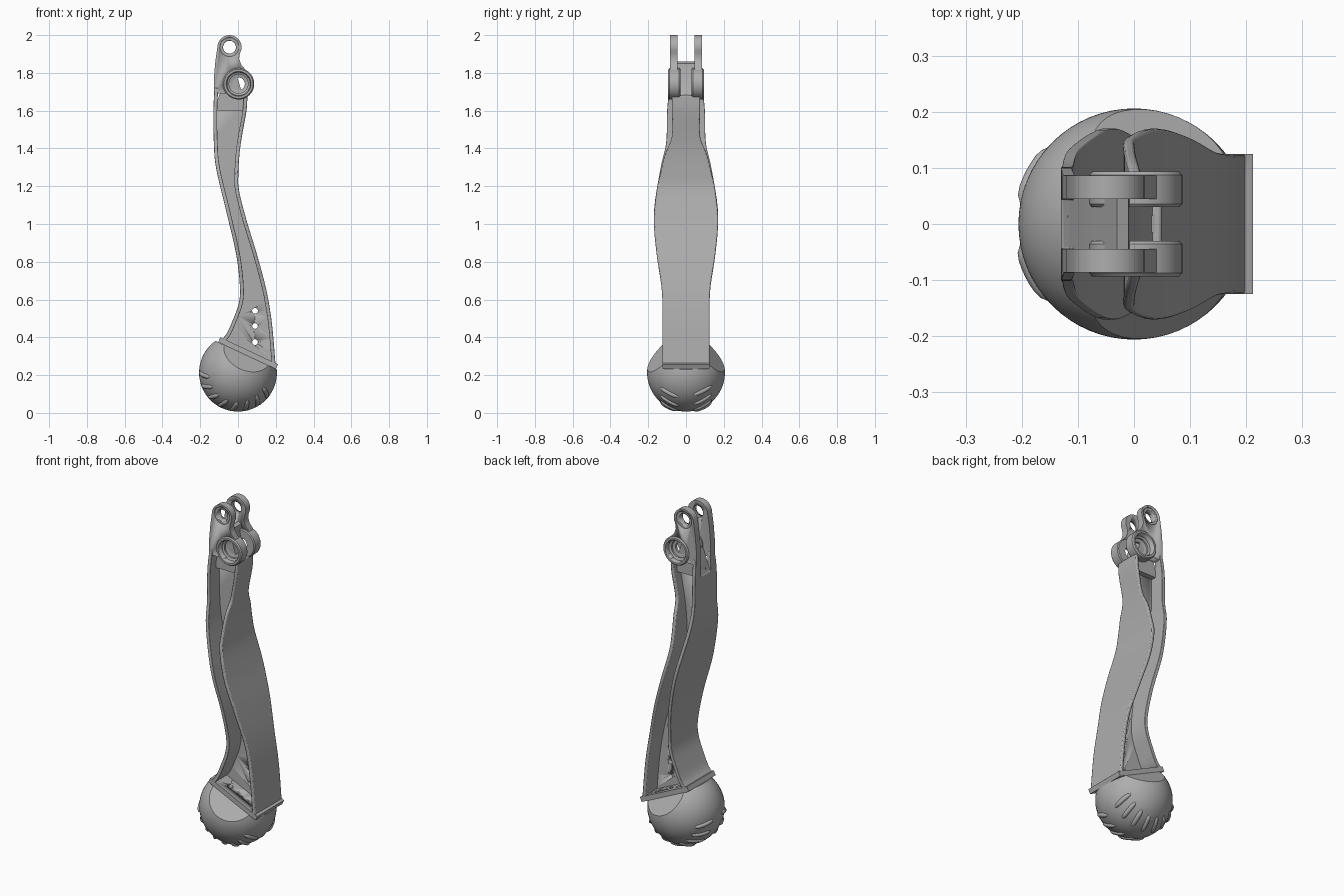
import bpy, bmesh
from math import sin, cos, radians, pi
from mathutils import Vector, Matrix

cube = bpy.data.objects.get("Cube")
if cube:
    bpy.data.objects.remove(cube)

grey = bpy.data.materials.new("plain_grey")
grey.use_nodes = True
grey.diffuse_color = (0.42, 0.42, 0.42, 1)
grey.node_tree.nodes["Principled BSDF"].inputs["Base Color"].default_value = (0.42, 0.42, 0.42, 1)


def finish(name, bm, bevel=0, smooth=True):
    bmesh.ops.recalc_face_normals(bm, faces=bm.faces)
    mesh = bpy.data.meshes.new(name)
    bm.to_mesh(mesh)
    bm.free()
    obj = bpy.data.objects.new(name, mesh)
    bpy.context.collection.objects.link(obj)
    mesh.materials.append(grey)
    select(obj)
    if smooth:
        bpy.ops.object.shade_smooth_by_angle(angle=radians(35))
    if bevel:
        mod = obj.modifiers.new("soft_edges", "BEVEL")
        mod.width, mod.segments, mod.limit_method = bevel, 2, "ANGLE"
        mod.angle_limit = radians(40)
    return obj


def select(obj):
    bpy.ops.object.select_all(action="DESELECT")
    obj.select_set(True)
    bpy.context.view_layer.objects.active = obj


def prism(name, outline, y0, y1, bevel=0):
    """Extrude an (x, z) outline along y."""
    bm = bmesh.new()
    face = bm.faces.new([bm.verts.new((x, y0, z)) for x, z in outline])
    ext = bmesh.ops.extrude_face_region(bm, geom=[face])
    moved = [v for v in ext["geom"] if isinstance(v, bmesh.types.BMVert)]
    bmesh.ops.translate(bm, verts=moved, vec=(0, y1 - y0, 0))
    return finish(name, bm, bevel)


def rod(name, centre, axis, radius, length):
    bm = bmesh.new()
    turn = Vector((0, 0, 1)).rotation_difference(Vector(axis)).to_matrix().to_4x4()
    bmesh.ops.create_cone(bm, cap_ends=True, segments=32, radius1=radius, radius2=radius,
                          depth=length, matrix=Matrix.Translation(centre) @ turn)
    return finish(name, bm)


def cut(target, cutters, keep=False):
    select(target)
    for c in cutters:
        mod = target.modifiers.new("cut", "BOOLEAN")
        mod.operation, mod.solver, mod.object = "DIFFERENCE", "EXACT", c
        bpy.ops.object.modifier_move_to_index(modifier=mod.name, index=0)
        bpy.ops.object.modifier_apply(modifier=mod.name)
    if not keep:
        for c in cutters:
            bpy.data.objects.remove(c)


def spline(points, steps=6):
    """Catmull-Rom through the points."""
    p = [Vector(q) for q in points]
    p = [2 * p[0] - p[1]] + p + [2 * p[-1] - p[-2]]
    out = []
    for a, b, c, d in zip(p, p[1:], p[2:], p[3:]):
        for i in range(steps):
            t = i / steps
            out.append(0.5 * (2 * b + (c - a) * t + (2 * a - 5 * b + 4 * c - d) * t * t
                              + (3 * b - a - 3 * c + d) * t ** 3))
    return out + [p[-2]]


def flange(name, path, thickness):
    """Curved strip; path entries are (x, half width, z), thickness goes inward."""
    bm = bmesh.new()
    rings = []
    for i, p in enumerate(path):
        d = path[min(i + 1, len(path) - 1)] - path[max(i - 1, 0)]
        n = Vector((-d.z, 0, d.x)).normalized() * thickness
        rings.append([bm.verts.new((p.x + k * n.x, s * p.y, p.z + k * n.z))
                      for s, k in ((-1, 0), (1, 0), (1, 1), (-1, 1))])
    for a, b in zip(rings, rings[1:]):
        for i in range(4):
            j = (i + 1) % 4
            bm.faces.new((a[i], a[j], b[j], b[i]))
    bm.faces.new(rings[0])
    bm.faces.new(rings[-1])
    return finish(name, bm, 0.006)


# Beam: two curved flanges joined by a thin web
heel_path = spline([(-.125, .087, 1.72), (-.13, .1, 1.6), (-.128, .105, 1.43), (-.115, .135, 1.29),
                    (-.058, .17, 1.05), (-.01, .15, .84), (.01, .127, .67), (.004, .125, .58),
                    (-.028, .125, .49), (-.06, .125, .42), (-.1, .125, .375)])
toe_path = spline([(.05, .075, 1.68), (.045, .075, 1.6), (.02, .075, 1.46), (.008, .11, 1.37),
                   (.002, .135, 1.27), (.005, .155, 1.18), (.045, .17, 1.02), (.1, .155, .84),
                   (.15, .128, .65), (.18, .125, .47), (.2, .125, .24)])
heel_flange = flange("rear_flange", heel_path, .02)
toe_flange = flange("front_flange", toe_path, -.02)
inner = lambda path, s: [(p.x + s * .01, p.z) for p in path]
web = prism("web", inner(heel_path, 1) + inner(toe_path, -1)[::-1], -.015, .015)
cut(web, [rod("hole", (.09, 0, z), (0, 1, 0), .015, .2) for z in (.54, .46, .375)])

# Sloping sole plate with a row of bolt holes on each side
a, b = Vector((-.105, 0, .375)), Vector((.2, 0, .232))
along = (b - a).normalized()
up = Vector((-along.z, 0, along.x))
corners = [a, b, b + up * .028, a + up * .028]
plate = prism("sole_plate", [(p.x, p.z) for p in corners], -.125, .125)
cut(plate, [rod("hole", a.lerp(b, t) + Vector((0, s * .07, 0)), up, .016, .2)
            for t in (.3, .52, .74) for s in (-1, 1)])

# Foot ball, trimmed by the sole plane and one slanted facet per side
centre, radius = Vector((0, 0, .213)), .206
bm = bmesh.new()
bmesh.ops.create_uvsphere(bm, u_segments=64, v_segments=40, radius=radius,
                          matrix=Matrix.Translation(centre))
mid = a.lerp(b, .5)
for side in (0, -1, 1):
    res = bmesh.ops.bisect_plane(bm, geom=bm.verts[:] + bm.edges[:] + bm.faces[:], dist=1e-5,
                                 plane_co=mid + Vector((0, side * .125, 0)),
                                 plane_no=(up + Vector((0, side, 0))).normalized(),
                                 clear_outer=True)
    rim = [e for e in res["geom_cut"] if isinstance(e, bmesh.types.BMEdge)]
    bmesh.ops.edgeloop_fill(bm, edges=[e for e in rim if e.is_boundary])
finish("foot_ball", bm)

# Raised tread bars wrapping the underside
treads = bpy.data.curves.new("treads", "CURVE")
treads.dimensions, treads.bevel_depth, treads.bevel_resolution = "3D", .013, 3
treads.use_fill_caps = True
for i in range(8):
    for side in (-1, 1):
        theta = radians(-84 + 20 * i + side * 2)
        line = treads.splines.new("POLY")
        line.points.add(8)
        for k, pt in enumerate(line.points):
            lat = radians(10 + 4 * k)
            t = theta + radians(1.2 * (k - 4))
            d = Vector((sin(t) * cos(lat), side * sin(lat), -cos(t) * cos(lat)))
            pt.co = (*(centre + d * (radius - .003)), 1)
            pt.radius = max(.25, 1 - abs(k / 4 - 1) ** 6)
tread_obj = bpy.data.objects.new("treads", treads)
bpy.context.collection.objects.link(tread_obj)
treads.materials.append(grey)

# Top fork: ramped core between two cheeks, opened by a slot at the rear
prism("fork_core", [(-.122, 1.6), (-.115, 1.64), (-.07, 1.76), (-.03, 1.86), (-.01, 1.85),
                    (-.005, 1.78), (.02, 1.7), (.045, 1.66), (.03, 1.6)], -.046, .046)
slot = prism("slot", [(-.2, 1.58), (-.126, 1.61), (-.07, 1.76), (-.03, 1.86), (-.2, 2.1)], -.044, .044)
cut(heel_flange, [slot], keep=True)
cut(web, [slot])

eye, pivot = Vector((-.045, 0, 1.936)), Vector((.003, 0, 1.742))
arc = [(eye.x + .064 * cos(radians(t)), eye.z + .064 * sin(radians(t))) for t in range(165, -31, -15)]
cheek_outline = ([(-.127, 1.69), (-.127, 1.78), (-.12, 1.86)] + arc
                 + [(.006, 1.875), (.016, 1.845), (.045, 1.81), (.06, 1.74), (.05, 1.69)])
for side, word in ((-1, "right"), (1, "left")):
    y = side * .0655
    cheek = prism("fork_cheek_" + word, cheek_outline, side * .045, side * .086)
    cut(cheek, [rod("hole", eye, (0, 1, 0), .034, .5),
                rod("rim", eye + Vector((0, side * .13, 0)), (0, 1, 0), .05, .1),
                rod("bore", pivot, (0, 1, 0), .06, .5)])

    # Pivot boss: a turned ring with a stepped recess
    bm = bmesh.new()
    section = [(.033, .03), (.078, .03), (.083, .036), (.083, .087), (.077, .094), (.066, .094),
               (.062, .088), (.062, .066), (.05, .06), (.05, .05), (.033, .046)]
    verts = [bm.verts.new((pivot.x + r, side * h, pivot.z)) for r, h in section]
    edges = [bm.edges.new((v, verts[(i + 1) % len(verts)])) for i, v in enumerate(verts)]
    bmesh.ops.spin(bm, geom=verts + edges, cent=pivot, axis=(0, 1, 0), angle=2 * pi, steps=48)
    bmesh.ops.remove_doubles(bm, verts=bm.verts, dist=1e-4)
    finish("pivot_boss_" + word, bm)
